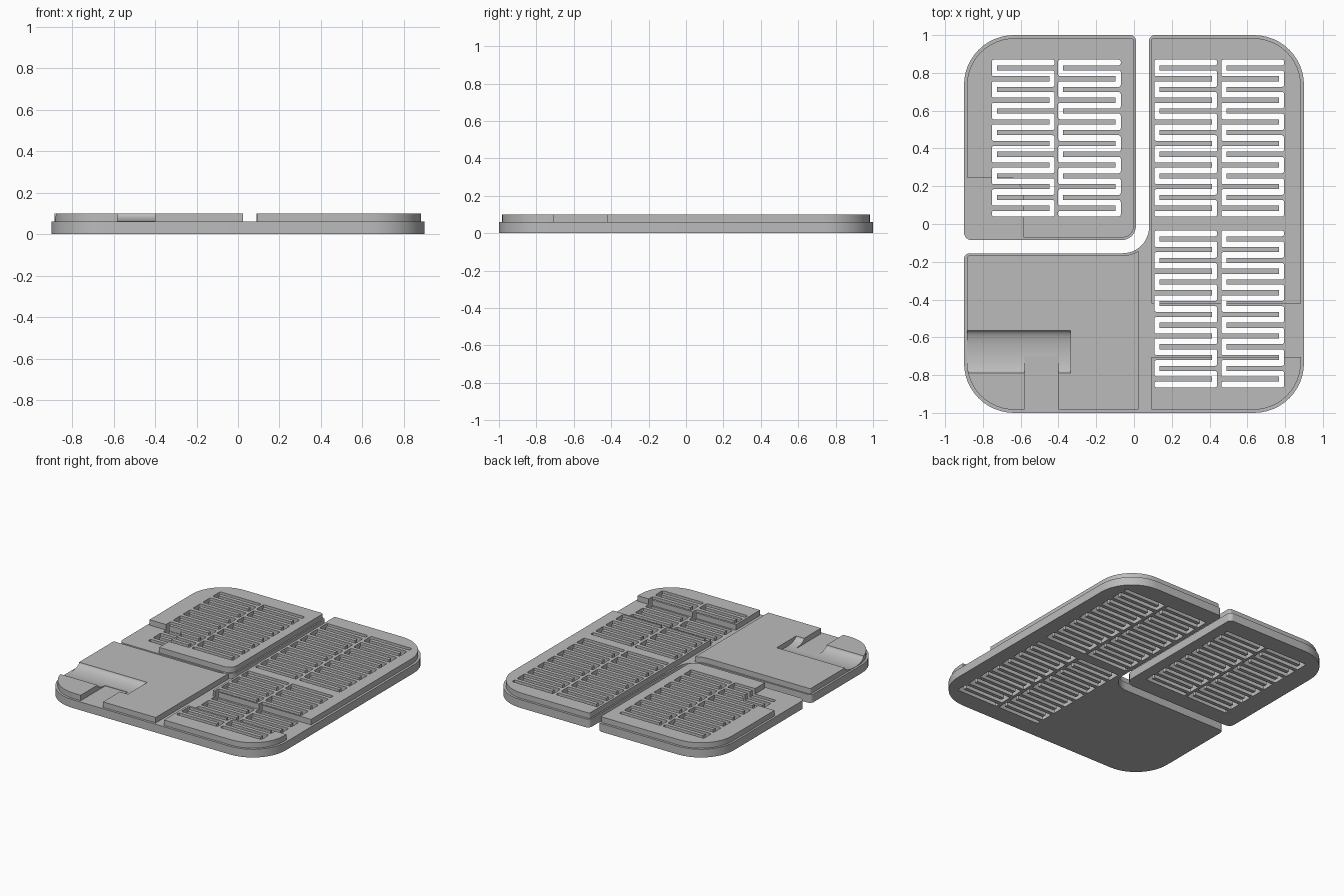
import bpy, bmesh, math
from mathutils import Vector

if "Cube" in bpy.data.objects:
    bpy.data.objects.remove(bpy.data.objects["Cube"])

grey = bpy.data.materials.new("plain grey")
grey.diffuse_color = (0.5, 0.5, 0.5, 1)
grey.use_nodes = True
grey.node_tree.nodes["Principled BSDF"].inputs["Base Color"].default_value = grey.diffuse_color
STEP, TOP = 0.06, 0.10          # base plate height, raised layer height


def fillet(corners, segs=12):
    """Corners are (x, y) or (x, y, radius); returns the rounded outline."""
    out, n = [], len(corners)
    for i, c in enumerate(corners):
        p = Vector(c[:2])
        r = c[2] if len(c) > 2 else 0
        if not r:
            out.append(p)
            continue
        a = (Vector(corners[i - 1][:2]) - p).normalized()
        b = (Vector(corners[(i + 1) % n][:2]) - p).normalized()
        half = a.angle(b) / 2
        centre = p + (a + b).normalized() * (r / math.sin(half))
        s = p + a * (r / math.tan(half)) - centre
        e = p + b * (r / math.tan(half)) - centre
        total = s.angle(e)
        for k in range(segs + 1):
            t = k / segs
            v = (s * math.sin((1 - t) * total) + e * math.sin(t * total)) / math.sin(total)
            out.append(centre + v)
    return out


def prism(name, outlines, z0, z1):
    bm = bmesh.new()
    for pts in outlines:
        face = bm.faces.new([bm.verts.new((p[0], p[1], z0)) for p in pts])
        ext = bmesh.ops.extrude_face_region(bm, geom=[face])
        bmesh.ops.translate(bm, vec=(0, 0, z1 - z0),
                            verts=[v for v in ext["geom"] if isinstance(v, bmesh.types.BMVert)])
    bmesh.ops.recalc_face_normals(bm, faces=bm.faces)
    mesh = bpy.data.meshes.new(name)
    bm.to_mesh(mesh)
    bm.free()
    mesh.materials.append(grey)
    ob = bpy.data.objects.new(name, mesh)
    bpy.context.collection.objects.link(ob)
    return ob


def box(x0, x1, y0, y1):
    return prism("cutter", [[(x0, y0), (x1, y0), (x1, y1), (x0, y1)]], 0, 0.3)


def boolean(ob, other, op):
    bpy.context.view_layer.objects.active = ob
    m = ob.modifiers.new("bool", 'BOOLEAN')
    m.object, m.operation, m.solver = other, op, 'EXACT'
    bpy.ops.object.modifier_apply(modifier=m.name)
    bpy.data.objects.remove(other)


def serpentine(x0, y0, width=0.332, height=0.83, bars=14):
    """Zigzag slot whose bars come alternately from the right and the left."""
    x1, w, r = x0 + width, 0.027, 0.01
    chan = 0.030
    bar = (height - chan * (bars + 1)) / bars
    top = y0 + height
    right, left = [(x1, top, r)], [(x0, top, r)]
    for i in range(bars):
        yt = top - chan - i * (chan + bar)
        yb = yt - bar
        if i % 2 == 0:
            right += [(x1, yt, r), (x0 + w, yt), (x0 + w, yb), (x1, yb, r)]
        else:
            left += [(x0, yt, r), (x1 - w, yt), (x1 - w, yb), (x0, yb, r)]
    right.append((x1, y0, r))
    left.append((x0, y0, r))
    return fillet(right + left[::-1], 3)


def finish(ob, slots):
    boolean(ob, prism("slots", slots, -0.1, 0.3), 'DIFFERENCE')
    bpy.ops.object.select_all(action='DESELECT')
    ob.select_set(True)
    bpy.context.view_layer.objects.active = ob
    bpy.ops.object.shade_smooth_by_angle(angle=math.radians(30))


# small plate with its stepped raised layer
small = prism("small_plate", [fillet([
    (-0.9, -0.085, 0.04), (0.01, -0.085, 0.075), (0.01, 1, 0.03), (-0.9, 1, 0.265)])], 0, STEP)
small_top = prism("small_top", [fillet([
    (-0.885, 0.245), (-0.64, 0.245), (-0.585, 0.18), (-0.585, -0.072),
    (0, -0.072, 0.065), (0, 0.983, 0.015), (-0.885, 0.983, 0.25)])], 0.03, TOP)
boolean(small, small_top, 'UNION')
finish(small, [serpentine(-0.753, 0.04), serpentine(-0.402, 0.04)])

# large L-shaped plate
large = prism("large_plate", [fillet([
    (-0.9, -1, 0.265), (0.9, -1, 0.265), (0.9, 1, 0.265), (0.08, 1, 0.03),
    (0.08, -0.155, 0.14), (-0.9, -0.155, 0.03)])], 0, STEP)
large_top = prism("large_top", [fillet([
    (-0.885, -0.983, 0.25), (0.883, -0.983, 0.25), (0.883, 0.983, 0.25), (0.09, 0.983, 0.015),
    (0.09, -0.167, 0.15), (-0.885, -0.167, 0.015)])], 0.03, TOP)

# recesses: long gap, cross channel, front notch
for rect in ((0.025, 0.092, -1.1, 0.1), (0.05, 1.1, -0.705, -0.42), (-0.58, -0.40, -1.1, -0.7)):
    boolean(large_top, box(*rect), 'DIFFERENCE')

# round-bottomed groove running in from the left edge
ring = [(-0.677 + 0.112 * math.cos(a), TOP + 0.038 * math.sin(a))
        for a in (k * math.tau / 48 for k in range(48))]
groove = prism("groove", [ring], -1.1, -0.335)
for v in groove.data.vertices:
    v.co = (v.co.z, v.co.x, v.co.y)
boolean(large_top, groove, 'DIFFERENCE')

boolean(large, large_top, 'UNION')
finish(large, [serpentine(x, y) for x in (0.108, 0.462) for y in (0.04, -0.865)])
